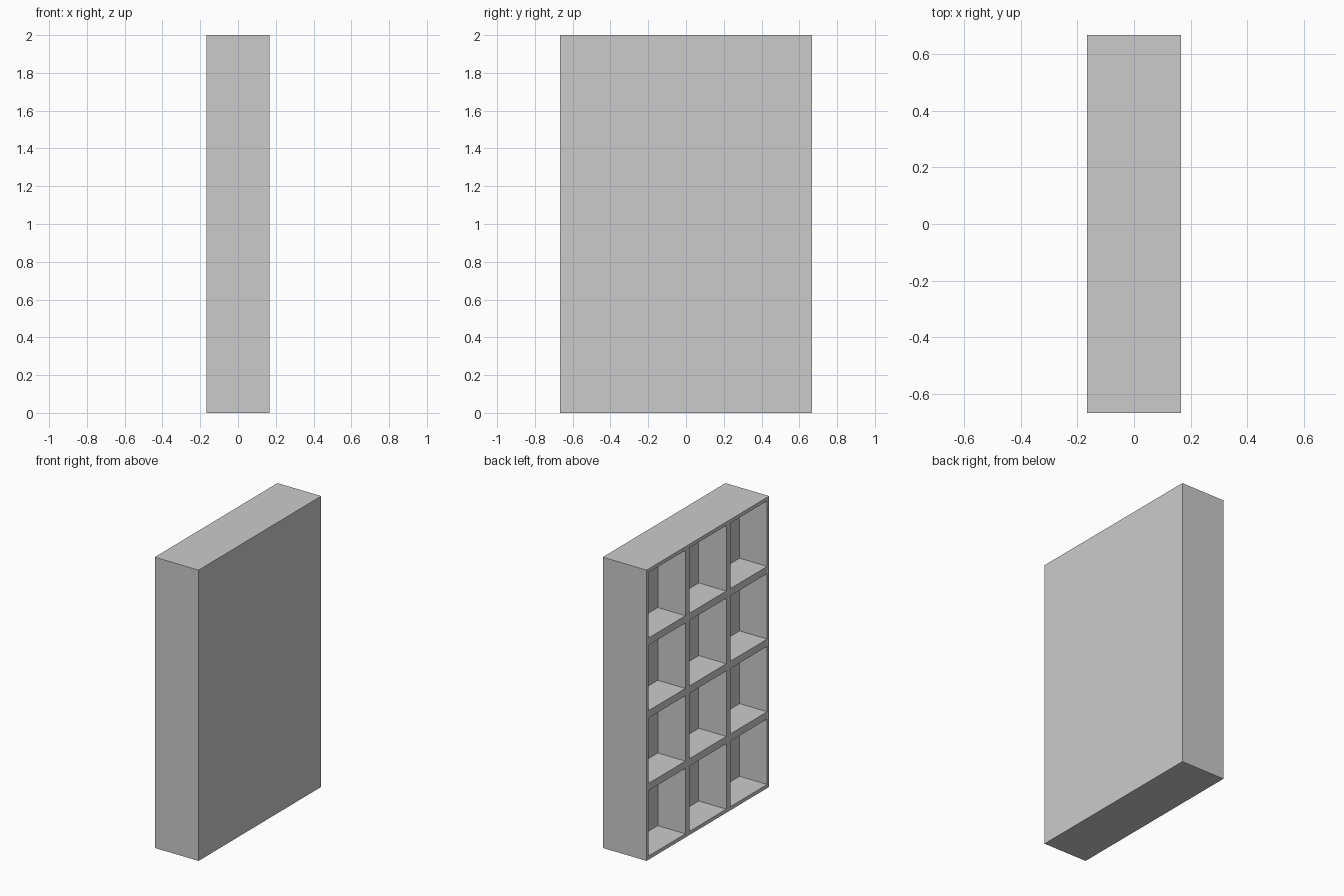
import bpy, bmesh
from mathutils import Matrix, Vector

if "Cube" in bpy.data.objects:
    bpy.data.objects.remove(bpy.data.objects["Cube"])

WIDTH, HEIGHT, THICK = 4 / 3, 2.0, 1 / 3   # y, z, x sizes
COLS, ROWS = 3, 4
BORDER = 0.05                              # margin as a fraction of one cell
DEPTH = 0.21                               # depth of each compartment

bm = bmesh.new()

# Open face as a grid of unit cells, drawn flat in the xy plane
bmesh.ops.create_grid(bm, x_segments=COLS, y_segments=ROWS, size=0.5,
                      matrix=Matrix.Diagonal((COLS, ROWS, 1, 1)))
cells = bm.faces[:]
rim = [e for e in bm.edges if e.is_boundary]

# Outer sides and closed back panel
side = bmesh.ops.extrude_edge_only(bm, edges=rim)["geom"]
bmesh.ops.translate(bm, vec=(0, 0, -THICK),
                    verts=[g for g in side if isinstance(g, bmesh.types.BMVert)])
bmesh.ops.holes_fill(bm, edges=[e for e in bm.edges if e.is_boundary], sides=0)

# Frame around each cell, then the compartments pushed inward
bmesh.ops.inset_individual(bm, faces=cells, thickness=BORDER, use_even_offset=True)
pockets = bmesh.ops.extrude_discrete_faces(bm, faces=cells)["faces"]
bmesh.ops.translate(bm, vec=(0, 0, -DEPTH),
                    verts=list({v for f in pockets for v in f.verts}))

# Scale to size and stand upright with the open face toward -x
for v in bm.verts:
    u, w, d = v.co
    v.co = Vector((-THICK / 2 - d, u * WIDTH / COLS, HEIGHT / 2 + w * HEIGHT / ROWS))
bmesh.ops.recalc_face_normals(bm, faces=bm.faces[:])

mesh = bpy.data.meshes.new("bookshelf")
bm.to_mesh(mesh)
bm.free()
bpy.context.collection.objects.link(bpy.data.objects.new("bookshelf", mesh))
